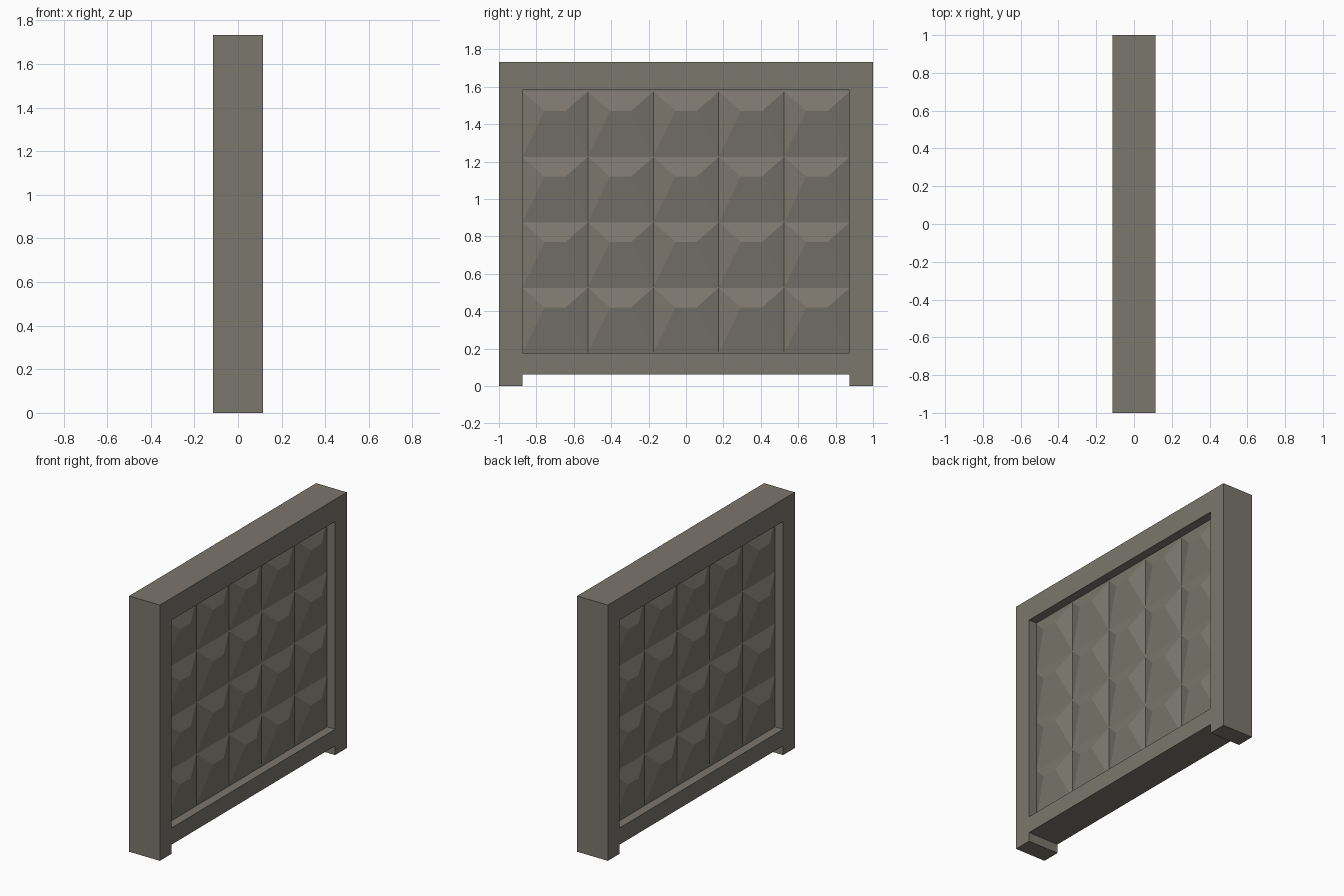
import bpy, bmesh
from mathutils import Vector

if "Cube" in bpy.data.objects:
    bpy.data.objects.remove(bpy.data.objects["Cube"])

concrete = bpy.data.materials.new("grey concrete")
concrete.diffuse_color = (0.198, 0.184, 0.153, 1)
concrete.use_nodes = True
concrete.node_tree.nodes["Principled BSDF"].inputs["Base Color"].default_value = concrete.diffuse_color

HALF_T = 0.115            # half thickness of the frame
BASE_X = 0.055            # recessed plane of the studs
RISE = 0.042              # how far studs stand out
CELL = 0.35
Y0, Z0 = -0.875, 0.175    # lower corner of the stud field
COLS, ROWS = 5, 4


def finish(bm, name):
    bmesh.ops.remove_doubles(bm, verts=bm.verts, dist=1e-4)
    bmesh.ops.recalc_face_normals(bm, faces=bm.faces)
    me = bpy.data.meshes.new(name)
    bm.to_mesh(me)
    bm.free()
    me.materials.append(concrete)
    ob = bpy.data.objects.new(name, me)
    bpy.context.collection.objects.link(ob)
    return ob


# Frame: cells of a y/z grid, skipping the opening and the foot notch, extruded along x
ys = [-1, -0.875, 0.875, 1]
zs = [0, 0.062, 0.175, 1.582, 1.732]
bm = bmesh.new()
for i in range(3):
    for j in range(4):
        if i == 1 and j in (0, 2):
            continue
        a, b, c, d = ys[i], ys[i + 1], zs[j], zs[j + 1]
        bm.faces.new([bm.verts.new((-HALF_T, y, z))
                      for y, z in ((a, c), (b, c), (b, d), (a, d))])
bmesh.ops.remove_doubles(bm, verts=bm.verts, dist=1e-4)
ext = bmesh.ops.extrude_face_region(bm, geom=bm.faces[:], use_keep_orig=True)
bmesh.ops.translate(bm, vec=(2 * HALF_T, 0, 0),
                    verts=[g for g in ext["geom"] if isinstance(g, bmesh.types.BMVert)])
finish(bm, "frame")

# Studded infill: wedge-shaped studs with a short ridge, on both sides of the panel
for side, name in ((1, "right_studs"), (-1, "left_studs")):
    bm = bmesh.new()
    for i in range(COLS):
        for j in range(ROWS):
            y, z = Y0 + i * CELL, Z0 + j * CELL
            bx, rx = side * BASE_X, side * (BASE_X + RISE)
            bl, br, tr, tl, rl, rr = [bm.verts.new(p) for p in (
                (bx, y, z), (bx, y + CELL, z),
                (bx, y + CELL, z + CELL), (bx, y, z + CELL),
                (rx, y + 0.118, z + 0.245), (rx, y + CELL - 0.118, z + 0.245))]
            for f in ((bl, br, rr, rl), (tl, rl, rr, tr), (bl, rl, tl), (br, tr, rr)):
                bm.faces.new(f if side > 0 else f[::-1])
    # thin strip closing the gap above the top row
    top = Z0 + ROWS * CELL
    strip = [bm.verts.new((side * BASE_X, y, z)) for y, z in
             ((Y0, top), (-Y0, top), (-Y0, 1.582), (Y0, 1.582))]
    bm.faces.new(strip if side > 0 else strip[::-1])
    ob = finish(bm, name)
    # keep the open sheet facing outwards
    if sum(p.normal.x for p in ob.data.polygons) * side < 0:
        ob.data.flip_normals()
